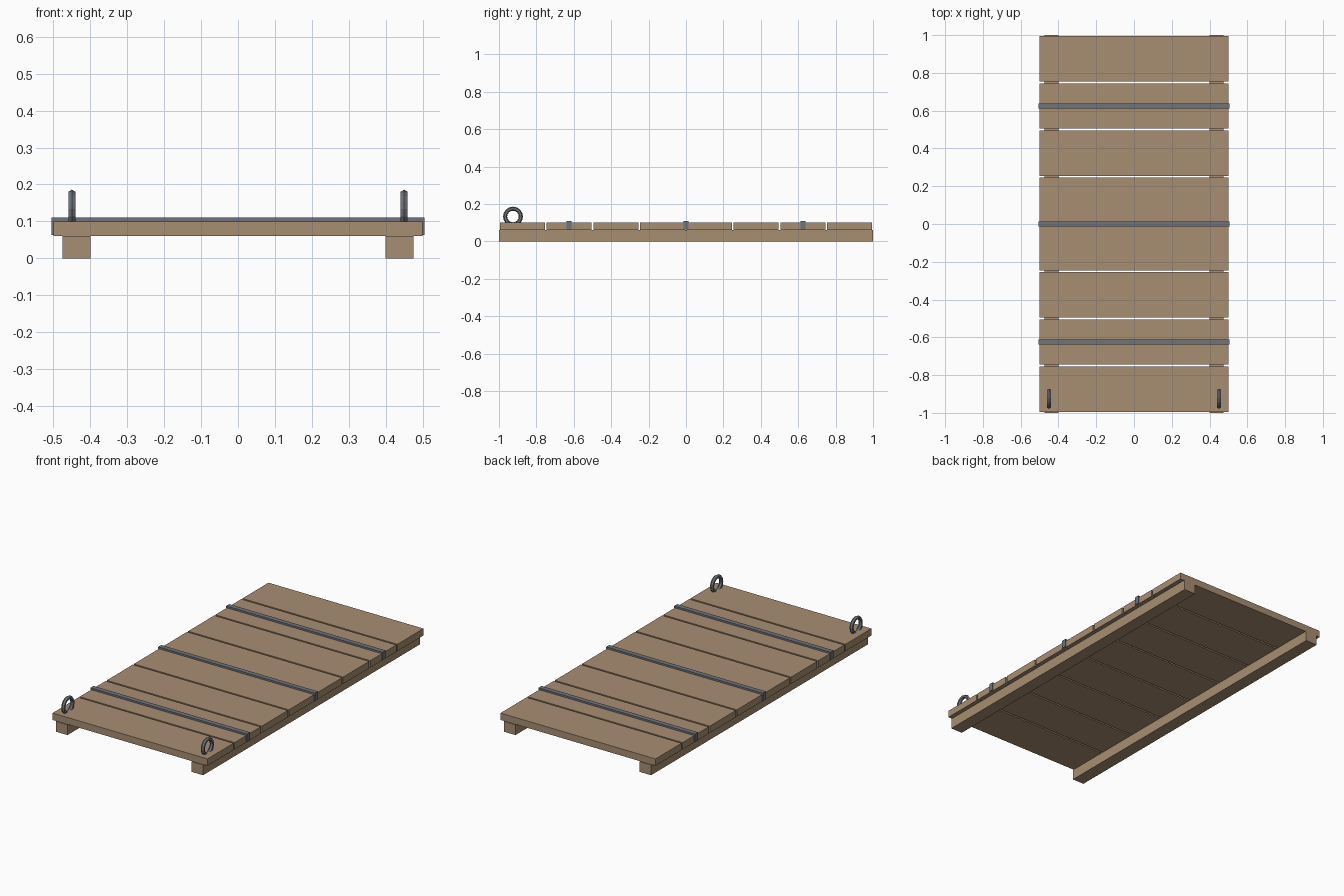
import bpy, bmesh
from math import pi
from mathutils import Matrix, Vector

cube = bpy.data.objects.get("Cube")
if cube:
    bpy.data.objects.remove(cube, do_unlink=True)


def material(name, rgb):
    m = bpy.data.materials.new(name)
    m.use_nodes = True
    m.diffuse_color = (*rgb, 1)
    m.node_tree.nodes["Principled BSDF"].inputs["Base Color"].default_value = (*rgb, 1)
    return m


wood = material("wood", (0.39, 0.27, 0.17))
metal = material("grey_metal", (0.16, 0.175, 0.2))


def boxes(name, mat, spans):
    """One object made of boxes, each given by its low and high corner."""
    bm = bmesh.new()
    for low, high in spans:
        low, high = Vector(low), Vector(high)
        bmesh.ops.create_cube(bm, size=1, matrix=Matrix.Translation((low + high) / 2)
                              @ Matrix.Diagonal((*(high - low), 1)))
    mesh = bpy.data.meshes.new(name)
    bm.to_mesh(mesh)
    bm.free()
    mesh.materials.append(mat)
    obj = bpy.data.objects.new(name, mesh)
    bpy.context.collection.objects.link(obj)
    return obj


# Deck planks
for i in range(8):
    y = -0.875 + 0.25 * i
    boxes(f"plank_{i + 1}", wood, [((-0.5, y - 0.12, 0.06), (0.5, y + 0.12, 0.1))])

# Metal straps bent down over both edges of the deck
for name, y in (("front", -0.625), ("middle", 0), ("back", 0.625)):
    a, b = y - 0.014, y + 0.014
    boxes(f"{name}_strap", metal, [
        ((-0.505, a, 0.1), (0.505, b, 0.11)),
        ((-0.505, a, 0.063), (-0.5, b, 0.1)),
        ((0.5, a, 0.063), (0.505, b, 0.1))])

for side, s in (("left", 1), ("right", -1)):
    # Long support rail
    x = s * 0.4375
    boxes(f"{side}_rail", wood, [((x - 0.0375, -1, 0), (x + 0.0375, 1, 0.06))])
    # Pull ring sunk into the front plank
    bpy.ops.mesh.primitive_torus_add(
        major_segments=16, minor_segments=6, major_radius=0.042, minor_radius=0.011,
        location=(s * 0.45, -0.925, 0.133), rotation=(0, pi / 2, 0))
    ring = bpy.context.object
    ring.name = f"{side}_ring"
    ring.data.materials.append(metal)
